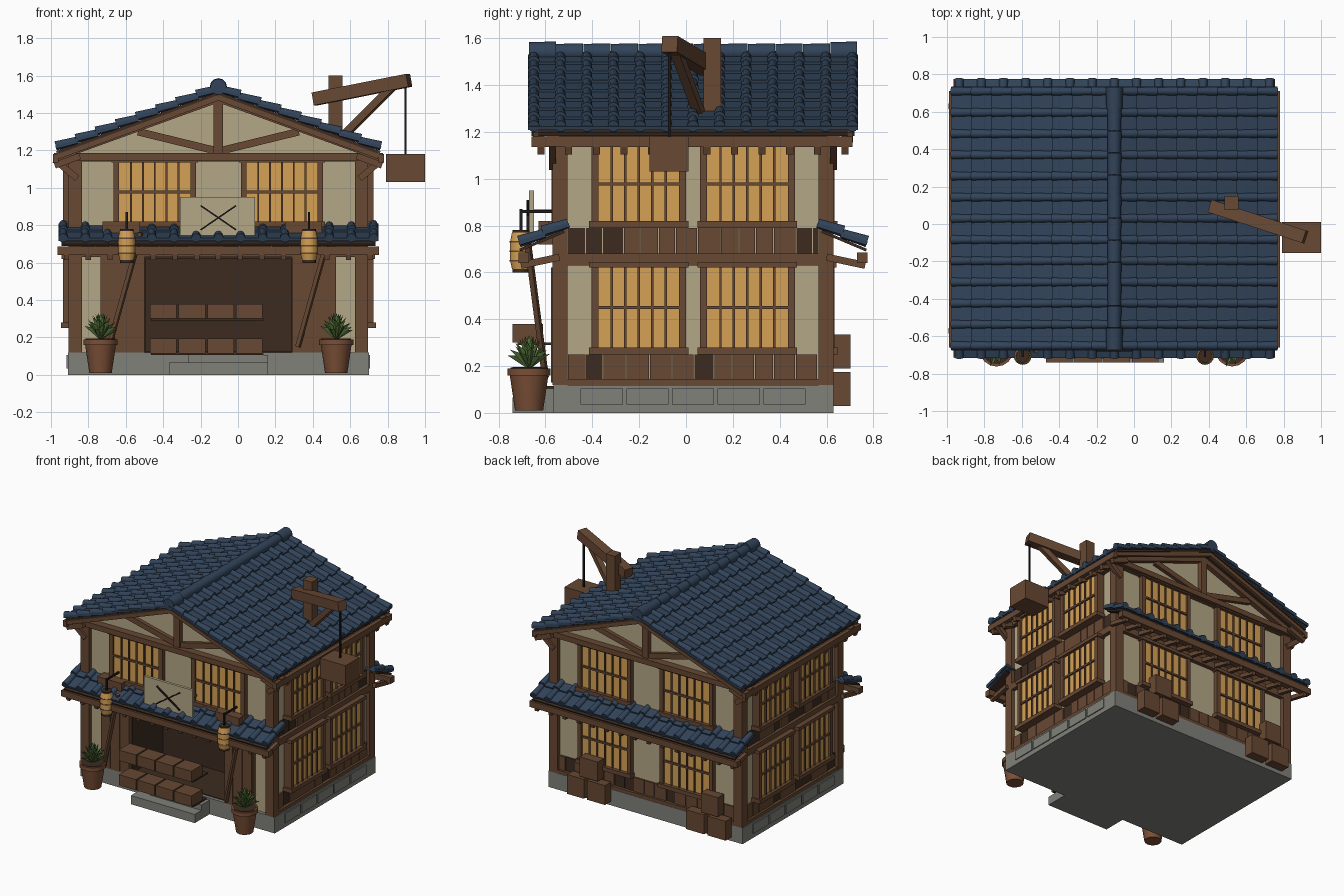
import bpy, bmesh, math, random
from mathutils import Matrix, Vector

random.seed(4)
if "Cube" in bpy.data.objects:
    bpy.data.objects.remove(bpy.data.objects["Cube"])

COLOURS = {"wood": "674833", "dark_wood": "3C2B20", "plaster": "B3A786", "slate_tile": "32445A",
           "amber_paper": "D6A256", "stone": "80817A", "leaf_green": "58773C", "clay": "7A4F36",
           "black_iron": "1E1A18"}
CENTRE = Vector((-0.105, 0.03, 0))   # house centre; everything is placed relative to it
HX, HY = 0.77, 0.57                  # plaster wall half sizes
parts = {}


def linear(code):
    v = [int(code[i:i + 2], 16) / 255 for i in (0, 2, 4)]
    return tuple(c / 12.92 if c < 0.04 else ((c + 0.055) / 1.055) ** 2.4 for c in v) + (1.0,)


def material(name):
    m = bpy.data.materials.new(name)
    m.use_nodes = True
    m.diffuse_color = linear(COLOURS[name])
    m.node_tree.nodes["Principled BSDF"].inputs["Base Color"].default_value = m.diffuse_color
    return m


def mesh(name, mat):
    return parts.setdefault(name, (bmesh.new(), mat))[0]


def cube(bm, size, matrix):
    bmesh.ops.create_cube(bm, size=1, matrix=matrix @ Matrix.Diagonal((*size, 1)))


def box(name, mat, x0, x1, y0, y1, z0, z1):
    mid = Vector((x0 + x1, y0 + y1, z0 + z1)) / 2
    cube(mesh(name, mat), (abs(x1 - x0), abs(y1 - y0), z1 - z0), Matrix.Translation(mid))


def beam(name, mat, p, q, w, h):
    p, q = Vector(p), Vector(q)
    m = Matrix.Translation((p + q) / 2) @ (q - p).to_track_quat('Z', 'Y').to_matrix().to_4x4()
    cube(mesh(name, mat), (w, h, (q - p).length), m)


def cone(name, mat, x, y, z0, z1, r0, r1, seg=16):
    bmesh.ops.create_cone(mesh(name, mat), cap_ends=True, segments=seg, radius1=r0, radius2=r1,
                          depth=z1 - z0, matrix=Matrix.Translation((x, y, (z0 + z1) / 2)))


def on_wall(name, mat, side, u, width, z0, z1, d0, d1):
    """Box on a wall: u runs along it, d is the distance out of it."""
    a, b = u - width / 2, u + width / 2
    s = 1 if side in ("east", "back") else -1
    if side in ("east", "west"):
        box(name, mat, s * (HX + d0), s * (HX + d1), a, b, z0, z1)
    else:
        box(name, mat, a, b, s * (HY + d0), s * (HY + d1), z0, z1)


def window(side, u, w, z0, z1, out):
    on_wall("window_paper", "amber_paper", side, u, w, z0, z1, -0.01, out - 0.015)
    for s in (-1, 1):
        on_wall("window_frames", "wood", side, u + s * (w / 2 + 0.015), 0.03, z0, z1, 0, out)
    on_wall("window_frames", "wood", side, u, w + 0.08, z0 - 0.03, z0, 0, out + 0.012)
    on_wall("window_frames", "wood", side, u, w + 0.08, z1, z1 + 0.025, 0, out + 0.008)
    for i in range(1, 6):
        on_wall("window_bars", "wood", side, u - w / 2 + w * i / 6, 0.01, z0, z1, 0, out - 0.005)
    zm = (z0 + z1) / 2
    on_wall("window_bars", "wood", side, u, w, zm - 0.007, zm + 0.007, 0, out - 0.003)


def planks(side, z0, z1, half):
    u = -half
    while u < half - 0.02:
        w = min(random.uniform(0.07, 0.1), half - u)
        dark = random.random() < 0.35
        on_wall("dark_planks" if dark else "wall_planks", "dark_wood" if dark else "wood",
                side, u + w / 2, w - 0.004, z0, z1, -0.01, 0.006 if dark else 0.012)
        u += w


def tiles(name, origin, along, down, length, run, rows, cols):
    """Overlapping tile courses with rounded cover tiles over the joints."""
    along, down = Vector(along), Vector(down).normalized()
    normal = along.cross(down)
    normal *= 1 if normal.z > 0 else -1
    frame = Matrix((along, down, normal)).transposed().to_4x4()
    frame.translation = Vector(origin)
    bm, step = mesh(name, "slate_tile"), run / rows
    for r in range(rows):
        m = frame @ Matrix.Translation((0, step * (r + 0.5), 0.012)) @ Matrix.Rotation(0.1, 4, 'X')
        cube(bm, (length, step * 1.08, 0.016), m)
        for c in range(cols + 1):
            a = (c / cols - 0.5) * (length - 0.05)
            bmesh.ops.create_cone(bm, cap_ends=True, segments=10, radius1=0.02, radius2=0.025, depth=step * 1.05,
                                  matrix=m @ Matrix.Translation((a, 0, 0.008)) @ Matrix.Rotation(-math.pi / 2, 4, 'X'))


# Stone foundation, joints and steps
box("foundation", "stone", -0.805, 0.805, -0.595, 0.6, 0, 0.12)
for s in (-1, 1):
    for i in range(-2, 3):
        box("foundation_blocks", "stone", s * 0.8, s * 0.812, i * 0.195 - 0.09, i * 0.195 + 0.09, 0.035, 0.105)
box("steps", "stone", -0.265, 0.265, -0.77, -0.59, 0, 0.065)
box("steps", "stone", -0.16, 0.265, -0.69, -0.59, 0.065, 0.105)

# Walls, with an open shop front
box("walls", "plaster", -HX, HX, -HY, HY, 0.64, 1.18)
box("walls", "plaster", -HX, HX, -0.2, HY, 0.12, 0.64)
for s in (-1, 1):
    box("walls", "plaster", s * 0.4, s * HX, -HY, -0.2, 0.12, 0.64)
    box("shop_lining", "dark_wood", s * 0.39, s * 0.4, -HY, -0.2, 0.12, 0.64)
    box("shop_doors", "wood", s * 0.395, s * 0.63, -0.6, -HY, 0.12, 0.64)
    for i in range(3):
        x = s * (0.43 + i * 0.078)
        box("door_boards", "wood", x - 0.034, x + 0.034, -0.607, -0.6, 0.13, 0.62)
box("shop_lining", "dark_wood", -0.395, 0.395, -0.21, -0.2, 0.12, 0.64)
box("shop_lining", "dark_wood", -0.395, 0.395, -HY, -0.2, 0.115, 0.125)
box("shop_lining", "dark_wood", -0.395, 0.395, -HY, -0.2, 0.62, 0.64)

# Corner posts, belts, planks and windows on every side
for sx in (-1, 1):
    for sy in (-1, 1):
        box("corner_posts", "wood", sx * 0.73, sx * 0.8, sy * 0.535, sy * 0.6, 0.12, 1.18)
for side in ("front", "back", "east", "west"):
    gable = side in ("front", "back")
    half = HX if gable else HY
    for z0, z1, d in ((0.63, 0.68, 0.03), (1.14, 1.185, 0.035)):
        on_wall("wall_belts", "wood", side, 0, half * 2 + 0.06, z0, z1, 0, d)
    planks(side, 0.68, 0.79, half - 0.035)
    if side != "front":
        on_wall("wall_belts", "wood", side, 0, half * 2, 0.12, 0.145, 0, 0.028)
        planks(side, 0.145, 0.25, half - 0.035)
    for s in (-1, 1):
        u, w, out = (0.34, 0.38, 0.035) if gable else (0.232, 0.345, 0.06)
        window(side, s * u, w, 0.82, 1.135, out)
        if side != "front":
            window(side, s * u, w, 0.28, 0.62, out)

# Gables with exposed trusses
for s in (-1, 1):
    y = s * HY
    bm = mesh("gable_walls", "plaster")
    tri = [bm.verts.new((x, y, z)) for x, z in ((-0.77, 1.17), (0.77, 1.17), (0.77, 1.215), (0, 1.49), (-0.77, 1.215))]
    bm.faces.new(tri)
    y += s * 0.012
    beam("gable_truss", "wood", (0, y, 1.17), (0, y, 1.49), 0.05, 0.05)
    for k in (-1, 1):
        beam("gable_truss", "wood", (k * 0.02, y, 1.2), (k * 0.43, y, 1.3), 0.03, 0.04)
        beam("gable_truss", "wood", (k * 0.8, y, 1.19), (0, y, 1.48), 0.05, 0.045)
        beam("barge_boards", "wood", (k * 0.86, s * 0.67, 1.175), (0, s * 0.67, 1.49), 0.025, 0.045)
        beam("eave_brackets", "wood", (k * 0.755, s * 0.6, 1.05), (k * 0.875, s * 0.6, 1.15), 0.03, 0.035)
    box("tie_beams", "wood", -0.88, 0.88, s * 0.57, s * 0.625, 1.145, 1.185)

# Main roof: boards, rafters, tiles and ridge
for s in (-1, 1):
    beam("roof_boards", "dark_wood", (s * 0.855, 0, 1.19), (0, 0, 1.505), 1.38, 0.015)
    box("eave_beams", "wood", s * 0.855, s * 0.885, -0.69, 0.68, 1.135, 1.18)
    for i in range(12):
        y = (i - 5.5) * 0.118
        beam("roof_rafters", "wood", (s * 0.74, y, 1.17), (s * 0.875, y, 1.12), 0.03, 0.035)
    tiles("roof_tiles", (0, 0, 1.515), (0, 1, 0), (s * 0.86, 0, -0.315), 1.41, 0.915, 8, 12)
for i in range(12):
    y, r = (i - 5.5) * 0.117, 0.046 if i in (0, 11) else 0.038
    bmesh.ops.create_cone(mesh("roof_ridge", "slate_tile"), cap_ends=True, segments=12, radius1=r, radius2=r * 0.93,
                          depth=0.115, matrix=Matrix.Translation((0, y, 1.54)) @ Matrix.Rotation(math.pi / 2, 4, 'X'))

# Lower roofs along front and back
for s in (-1, 1):
    box("lower_eave_beams", "wood", -0.86, 0.86, s * 0.7, s * 0.745, 0.64, 0.685)
    beam("lower_roof_boards", "dark_wood", (0, s * 0.55, 0.775), (0, s * 0.74, 0.695), 1.68, 0.012)
    for i in range(15):
        x = (i - 7) * 0.116
        beam("lower_rafters", "wood", (x, s * 0.57, 0.665), (x, s * 0.735, 0.63), 0.028, 0.03)
    tiles("lower_roof_tiles", (0, s * 0.53, 0.795), (1, 0, 0), (0, s * 0.2, -0.085), 1.71, 0.22, 2, 14)

# Awning props, lanterns and potted plants
for s in (-1, 1):
    x = -0.585 if s < 0 else 0.425
    beam("awning_props", "wood", (x, -0.63, 0.15), (x + 0.17, -0.71, 0.76), 0.022, 0.022)
    x = -0.49 if s < 0 else 0.485
    box("lantern_brackets", "wood", x - 0.13, x + 0.07, -0.66, -0.58, 0.72, 0.82)
    beam("lantern_hooks", "black_iron", (x, -0.735, 0.77), (x, -0.735, 0.87), 0.012, 0.012)
    beam("lantern_hooks", "black_iron", (x, -0.74, 0.86), (x, -0.58, 0.86), 0.012, 0.012)
    for z0, z1, r0, r1 in ((0.615, 0.65, 0.038, 0.046), (0.65, 0.73, 0.046, 0.046), (0.73, 0.77, 0.046, 0.038)):
        cone("lantern_paper", "amber_paper", x, -0.735, z0, z1, r0, r1)
    for z in (0.605, 0.77):
        cone("lantern_caps", "dark_wood", x, -0.735, z - 0.006, z + 0.01, 0.036, 0.036)
    for z in (0.65, 0.69, 0.73):
        cone("lantern_bands", "wood", x, -0.735, z - 0.003, z + 0.003, 0.048, 0.048)
    x, y = s * 0.63, -0.7
    cone("plant_pots", "clay", x, y, 0.01, 0.165, 0.06, 0.083)
    cone("plant_pots", "clay", x, y, 0.16, 0.19, 0.092, 0.092)
    cone("pot_soil", "dark_wood", x, y, 0.185, 0.193, 0.08, 0.08)
    bm = mesh("plant_leaves", "leaf_green")
    for i in range(30):
        a, tilt = i * 2.4, 0.15 + 0.85 * i / 30
        out = Vector((math.cos(a), math.sin(a), 0))
        tip = out * 0.105 * tilt + Vector((0, 0, 0.15 - 0.1 * tilt * tilt))
        wide = out.cross(Vector((0, 0, 1))) * 0.013
        root = Vector((x, y, 0.185))
        mid = root + tip * 0.55 + Vector((0, 0, 0.025))
        bm.faces.new([bm.verts.new(p) for p in (root, mid + wide, root + tip)])
        bm.faces.new([bm.verts.new(p) for p in (root, root + tip, mid - wide)])

# Sign board with a crossed mark
box("sign_board", "plaster", -0.205, 0.195, -0.7, -0.68, 0.74, 0.95)
for k in (-1, 1):
    beam("sign_cross", "black_iron", (-k * 0.095, -0.702, 0.775), (k * 0.095, -0.702, 0.905), 0.02, 0.008)
    beam("sign_stays", "wood", (k * 0.15, -0.68, 0.86), (k * 0.15, -0.58, 0.86), 0.015, 0.015)

# Crates at the shop front and behind the house
for z in (0.115, 0.3):
    for i in range(4):
        x = -0.365 + i * 0.153
        box("shop_crates", "wood", x, x + 0.142, -0.77, -0.64, z, z + 0.08)
    box("crate_shelf", "dark_wood", -0.36, 0.24, -0.75, -0.58, z - 0.01, z)
for x, w, z in ((0.36, 0.15, 0.03), (0.53, 0.14, 0.03), (0.42, 0.15, 0.19),
                (-0.46, 0.15, 0.03), (-0.64, 0.15, 0.03), (-0.58, 0.14, 0.19)):
    box("back_crates", "wood", x - w / 2, x + w / 2, 0.6, 0.672, z, z + 0.145)

# Hoist on the roof with a hanging crate
box("hoist_post", "wood", 0.59, 0.665, 0.045, 0.12, 1.22, 1.6)
beam("hoist_boom", "wood", (0.515, 0.065, 1.475), (1.02, -0.1, 1.575), 0.07, 0.07)
beam("hoist_strut", "wood", (0.66, 0.03, 1.27), (0.93, -0.07, 1.54), 0.04, 0.04)
beam("hoist_rope", "black_iron", (1.0, -0.1, 1.17), (1.0, -0.1, 1.55), 0.012, 0.012)
box("hanging_crate", "wood", 0.895, 1.105, -0.185, -0.02, 1.03, 1.18)

# Turn every part into an object
mats = {n: material(n) for n in COLOURS}
SMOOTH = ("roof_tiles", "lower_roof_tiles", "roof_ridge", "plant_pots", "lantern_paper")
for name, (bm, mat) in parts.items():
    bmesh.ops.recalc_face_normals(bm, faces=bm.faces)
    data = bpy.data.meshes.new(name)
    bm.to_mesh(data)
    bm.free()
    data.materials.append(mats[mat])
    obj = bpy.data.objects.new(name, data)
    obj.location = CENTRE
    bpy.context.collection.objects.link(obj)
    if name in SMOOTH:
        bpy.ops.object.select_all(action='DESELECT')
        obj.select_set(True)
        bpy.context.view_layer.objects.active = obj
        bpy.ops.object.shade_smooth_by_angle(angle=math.radians(40))
